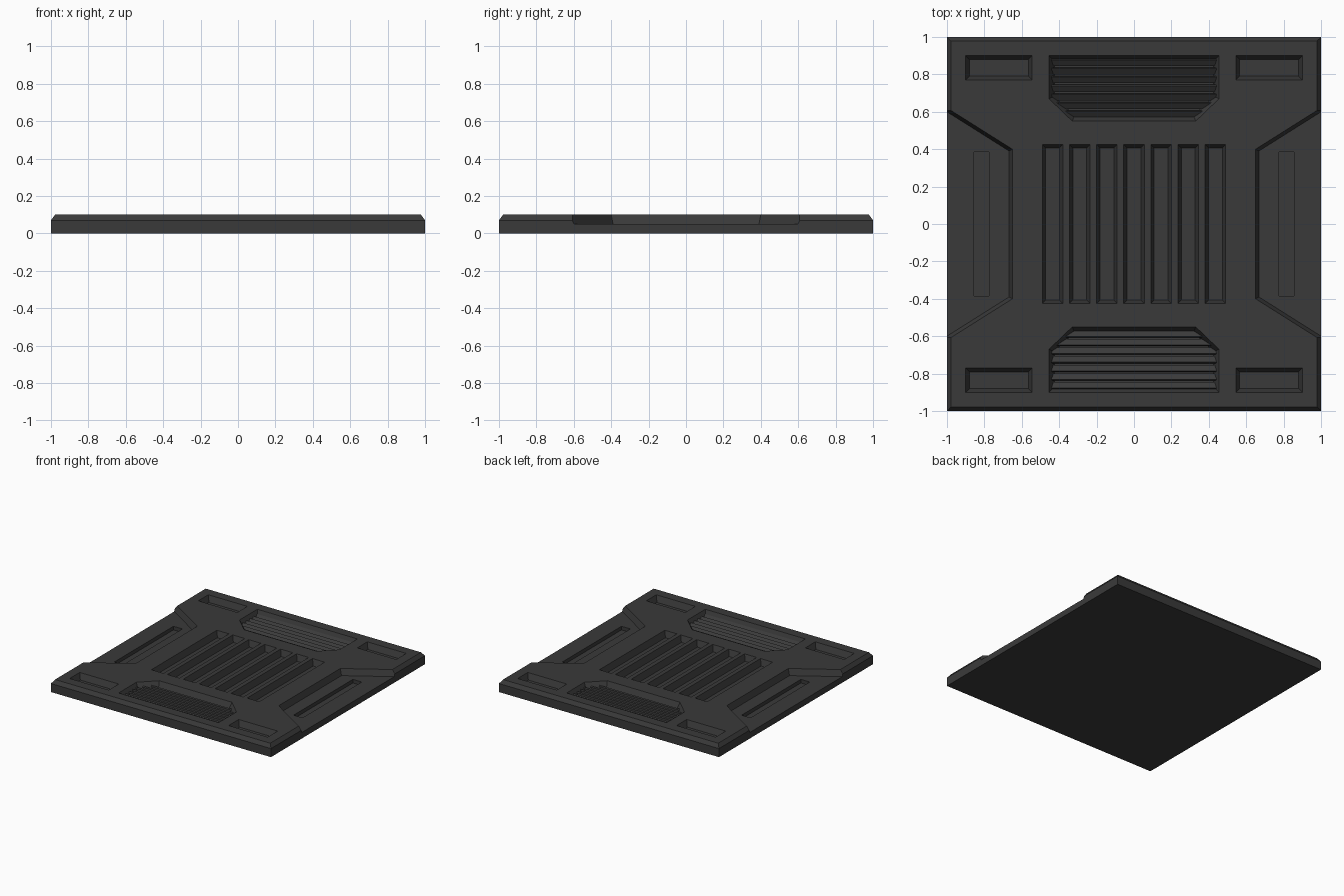
import bpy, bmesh, math
from mathutils import Vector

if "Cube" in bpy.data.objects:
    bpy.data.objects.remove(bpy.data.objects["Cube"])

TOP = 0.10


def offset(pts, d):
    """Inset a convex counter-clockwise outline by d (negative grows it)."""
    out, n = [], len(pts)
    for i in range(n):
        a, b, c = (Vector(pts[(i + k) % n]) for k in (-1, 0, 1))
        e1, e2 = (b - a).normalized(), (c - b).normalized()
        n1, n2 = Vector((-e1.y, e1.x)), Vector((-e2.y, e2.x))
        out.append(b + (n1 + n2) * (d / (1 + n1.dot(n2))))
    return out


def loft(bm, layers):
    """Closed solid through stacked (outline, z) layers."""
    rings = [[bm.verts.new((p[0], p[1], z)) for p in pts] for pts, z in layers]
    n = len(rings[0])
    bm.faces.new(rings[0][::-1])
    bm.faces.new(rings[-1])
    for lo, hi in zip(rings, rings[1:]):
        for i in range(n):
            j = (i + 1) % n
            bm.faces.new((lo[i], lo[j], hi[j], hi[i]))


def make(name, bm):
    bmesh.ops.recalc_face_normals(bm, faces=bm.faces)
    me = bpy.data.meshes.new(name)
    bm.to_mesh(me)
    bm.free()
    ob = bpy.data.objects.new(name, me)
    bpy.context.collection.objects.link(ob)
    return ob


def rect(x0, x1, y0, y1):
    return [(x0, y0), (x1, y0), (x1, y1), (x0, y1)]


def turn(pts, s):
    """Rotate an outline half a turn when s is -1."""
    return [(s * x, s * y) for x, y in pts]


def pit(bm, pts, floor, inset, rim=TOP):
    """Pocket cutter with sloping walls, continued above the surface."""
    slope = inset / (rim - floor)
    loft(bm, [(offset(pts, inset), floor), (offset(pts, -slope * 0.05), rim + 0.05)])


def cut(target, bm, name):
    cutter = make(name, bm)
    cutter.hide_render = True
    mod = target.modifiers.new(name, 'BOOLEAN')
    mod.operation, mod.solver, mod.object = 'DIFFERENCE', 'EXACT', cutter
    bpy.context.view_layer.objects.active = target
    bpy.ops.object.modifier_apply(modifier=mod.name)
    bpy.data.objects.remove(cutter)


dark = bpy.data.materials.new("dark_metal")
dark.diffuse_color = (0.042, 0.042, 0.042, 1)
dark.use_nodes = True
dark.node_tree.nodes["Principled BSDF"].inputs["Base Color"].default_value = dark.diffuse_color

# chamfered floor plate
bm = bmesh.new()
sq = rect(-1, 1, -1, 1)
loft(bm, [(sq, 0), (sq, 0.07), (offset(sq, 0.022), TOP)])
plate = make("floor_plate", bm)
plate.data.materials.append(dark)

bm = bmesh.new()
# seven central slots
for i in range(7):
    x = (i - 3) * 0.145
    pit(bm, rect(x - 0.055, x + 0.055, -0.425, 0.425), 0.05, 0.018)
for s in (-1, 1):
    # corner pockets
    for x0, x1 in ((-0.9, -0.545), (0.545, 0.9)):
        pit(bm, turn(rect(x0, x1, 0.77, 0.9), s), 0.05, 0.02)
    # vent pits
    vent = [(-0.33, 0.55), (0.33, 0.55), (0.455, 0.67), (0.455, 0.9), (-0.455, 0.9), (-0.455, 0.67)]
    pit(bm, turn(vent, s), 0.04, 0.03)
    # side recesses open to the edge
    side = [(0.65, -0.4), (1.3, -0.81), (1.3, 0.81), (0.65, 0.4)]
    pit(bm, turn(side, s), 0.05, 0.018)
cut(plate, bm, "pocket_cutter")

# straight slots in the side recesses
bm = bmesh.new()
for s in (-1, 1):
    pit(bm, turn(rect(0.775, 0.856, -0.385, 0.385), s), 0.02, 0, 0.05)
cut(plate, bm, "side_slot_cutter")

# tilted vent slats, ends buried in the pit walls
for s, name in ((1, "rear_vent_slats"), (-1, "front_vent_slats")):
    bm = bmesh.new()
    for i in range(7):
        y = 0.585 + i * 0.046
        w = min(0.445, 0.36 + max(0, y - 0.58))
        prof = [(y - 0.016, 0.035), (y - 0.016, 0.052), (y + 0.016, 0.074), (y + 0.022, 0.066), (y + 0.022, 0.035)]
        ends = [[bm.verts.new((s * x, s * py, pz)) for py, pz in prof] for x in (-w, w)]
        bm.faces.new(ends[0])
        bm.faces.new(ends[1][::-1])
        for k in range(5):
            j = (k + 1) % 5
            bm.faces.new((ends[0][k], ends[1][k], ends[1][j], ends[0][j]))
    make(name, bm).data.materials.append(dark)
